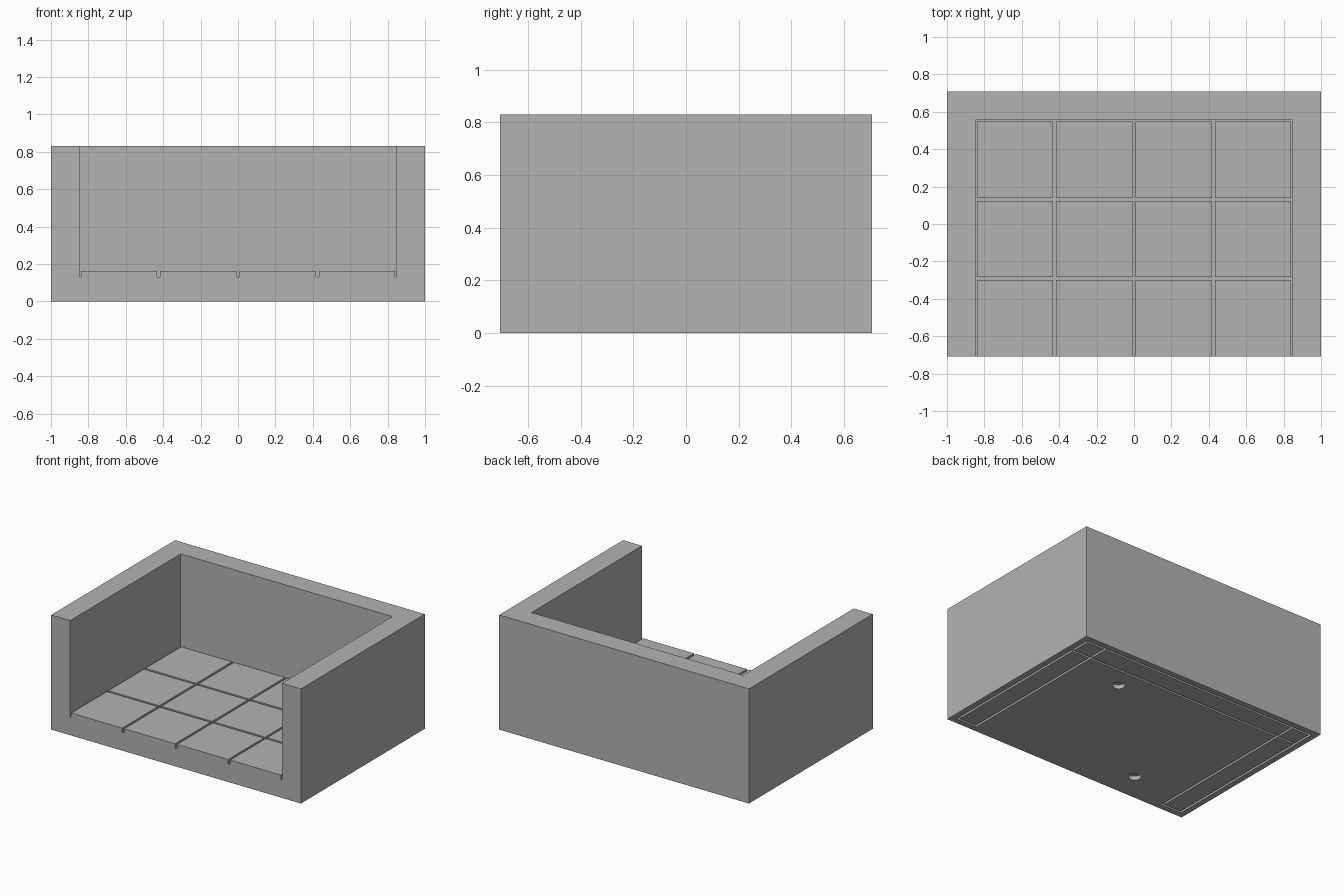
import bpy

cube = bpy.data.objects.get("Cube")
if cube:
    bpy.data.objects.remove(cube, do_unlink=True)

W, D, H = 1.0, 0.708, 0.83       # half width, half depth, height
WALL = 0.152                     # wall thickness
FLOOR, TILE_TOP = 0.13, 0.163    # slab top and tile top
GAP = 0.016                      # joint width
PITCH = (W - WALL) / 2           # tile spacing
CUT = 0.03                       # depth of underside recesses

grey = bpy.data.materials.new("plain grey")
grey.use_nodes = True
colour = (0.45, 0.45, 0.45, 1)
grey.diffuse_color = colour
grey.node_tree.nodes["Principled BSDF"].inputs["Base Color"].default_value = colour


def box(name, low, high):
    centre = [(a + b) / 2 for a, b in zip(low, high)]
    bpy.ops.mesh.primitive_cube_add(size=1, location=centre)
    obj = bpy.context.object
    obj.name = name
    obj.scale = [b - a for a, b in zip(low, high)]
    bpy.ops.object.transform_apply(location=False, rotation=False, scale=True)
    obj.data.materials.append(grey)
    return obj


def carve(target, cutter):
    cutter.hide_render = True
    mod = target.modifiers.new("carve", 'BOOLEAN')
    mod.operation = 'DIFFERENCE'
    mod.solver = 'EXACT'
    mod.object = cutter
    bpy.context.view_layer.objects.active = target
    bpy.ops.object.modifier_apply(modifier=mod.name)
    bpy.data.objects.remove(cutter, do_unlink=True)


# Tray with three walls, open at the front and top
tray = box("walled_tray", (-W, -D, 0), (W, D, H))
carve(tray, box("cavity", (-W + WALL, -D - 1, FLOOR), (W - WALL, D - WALL, H + 1)))

# Underside grooves following the walls
half = GAP / 2
outer_x, inner_x = W - 0.05, W - WALL - 0.05
end_y, inner_y = D - 0.05, D - WALL - 0.05


def groove(x0, y0, x1, y1):
    carve(tray, box("groove", (x0 - half, y0 - half, -CUT), (x1 + half, y1 + half, CUT)))


for x in (-outer_x, -inner_x, inner_x, outer_x):
    groove(x, -end_y, x, end_y)
for y in (inner_y, end_y):
    groove(-outer_x, y, outer_x, y)
for x0, x1 in ((-outer_x, -inner_x), (inner_x, outer_x)):
    groove(x0, -end_y, x1, -end_y)

# Two round sockets on a diagonal of the underside
for side in (-1, 1):
    bpy.ops.mesh.primitive_cylinder_add(
        vertices=32, radius=0.042, depth=2 * CUT,
        location=(side * PITCH, side * PITCH - WALL / 2, 0))
    carve(tray, bpy.context.object)

# Raised floor tiles separated by narrow joints
for col in range(4):
    for row in range(3):
        x = -W + WALL + col * PITCH
        y = D - WALL - (row + 1) * PITCH
        box(f"floor_tile_{col + 1}_{row + 1}",
            (x + half, y + half, FLOOR),
            (x + PITCH - half, y + PITCH - half, TILE_TOP))
